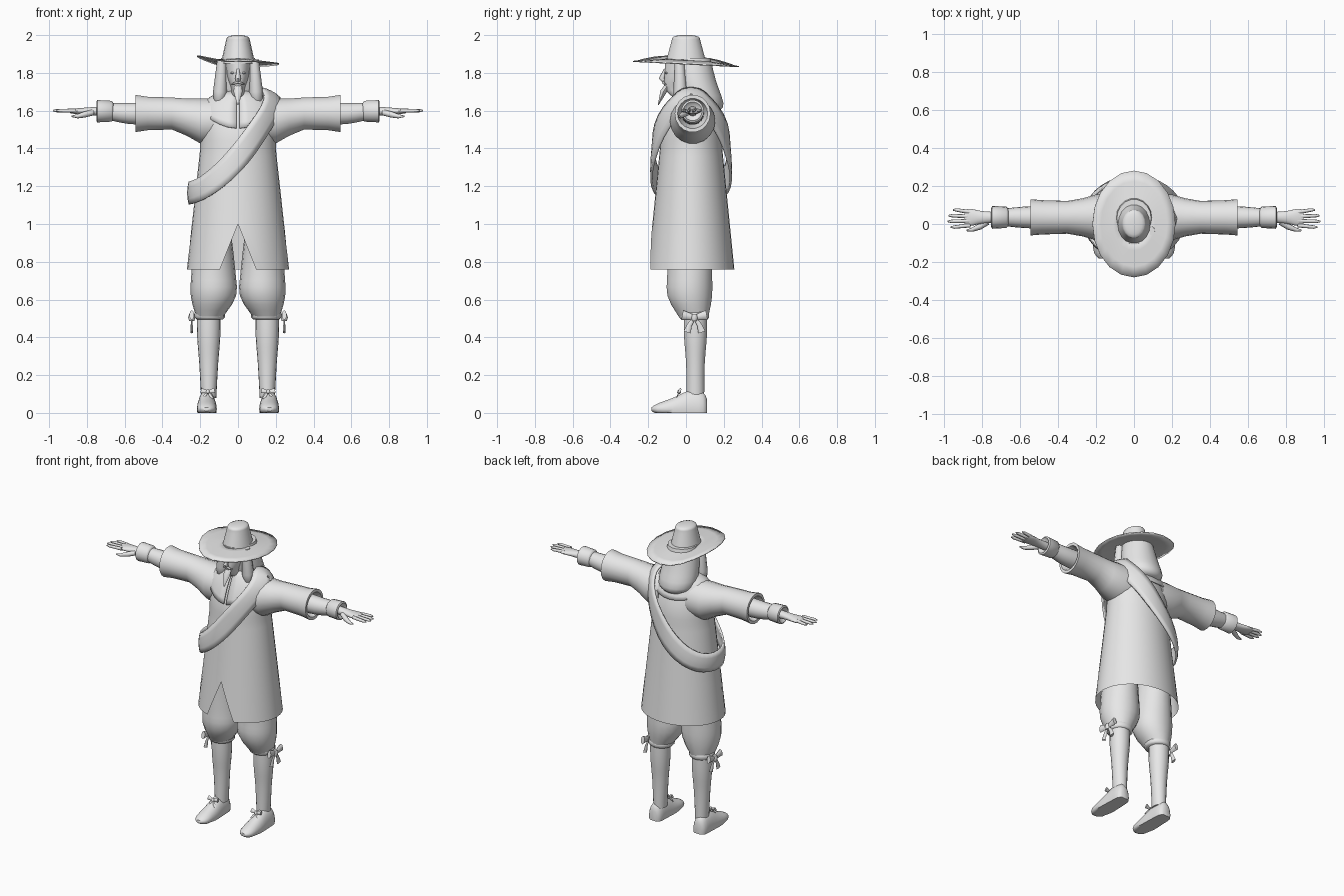
import bpy, bmesh, math
from mathutils import Vector as V

default_cube = bpy.data.objects.get("Cube")
if default_cube:
    bpy.data.objects.remove(default_cube)

shade = 0.8
grey = bpy.data.materials.new("plain_grey")
grey.use_nodes = True
grey.diffuse_color = (shade, shade, shade, 1)
grey.node_tree.nodes["Principled BSDF"].inputs["Base Color"].default_value = grey.diffuse_color
made = []


def skin(name, rings, closed=True, caps=True, loop=False, thickness=None):
    """Bridge a list of point rings into one mesh object."""
    bm = bmesh.new()
    verts = [[bm.verts.new(point) for point in ring] for ring in rings]
    count = len(verts[0])
    pairs = list(zip(verts, verts[1:]))
    if loop:
        pairs.append((verts[-1], verts[0]))
    for lower, upper in pairs:
        for i in range(count if closed else count - 1):
            j = (i + 1) % count
            bm.faces.new((lower[i], lower[j], upper[j], upper[i]))
    if caps:
        bm.faces.new(verts[0])
        bm.faces.new(verts[-1])
    bmesh.ops.remove_doubles(bm, verts=bm.verts, dist=0.0002)
    bmesh.ops.recalc_face_normals(bm, faces=bm.faces)
    mesh = bpy.data.meshes.new(name)
    bm.to_mesh(mesh)
    bm.free()
    mesh.materials.append(grey)
    part = bpy.data.objects.new(name, mesh)
    bpy.context.collection.objects.link(part)
    made.append(part)
    if thickness:
        solid = part.modifiers.new("thickness", "SOLIDIFY")
        solid.thickness = thickness
        solid.offset = 0


def turn(count):
    """Evenly spaced angles around a full circle."""
    return [math.tau * i / count for i in range(count)]


def station(position, first, second=None, shift=0, lift=0):
    """One cross-section: position, its two radii and its offset from the axis."""
    return V((position, first, second or first, shift, lift))


def blend(rows, steps):
    """Smooth curve through every row."""
    padded = [rows[0], *rows, rows[-1]]
    result = []
    for before, start, end, after in zip(padded, padded[1:], padded[2:], padded[3:]):
        for i in range(steps):
            t = i / steps
            bend = (1 - t) * (end - before) - t * (after - start)
            result.append(start.lerp(end, t) + bend * t * (1 - t) / 2
                          + (end - start) * t * (1 - t) * (t - 0.5))
    return result + [rows[-1]]


def loft(name, axis, at, rows, side=1, steps=3):
    """Oval sections along an axis, never dropping below the ground."""
    rings = []
    for position, first, second, shift, lift in blend([station(*row) for row in rows], steps):
        ring = []
        for angle in turn(18):
            a = at[0] + shift + first * math.cos(angle)
            b = at[1] + lift + second * math.sin(angle)
            x, y, z = {"x": (position, a, b), "y": (a, position, b), "z": (a, b, position)}[axis]
            ring.append((x * side, y, max(z, 0)))
        rings.append(ring)
    skin(name, rings)


def tube(name, points, flat=1, ref=(0, 0, 1), side=1):
    """Tapered tube through points given as x, y, z, radius; flat squashes it along ref."""
    path = [V((x * side, y, z)) for x, y, z, radius in points]
    rings = []
    for i, centre in enumerate(path):
        tangent = (path[min(i + 1, len(path) - 1)] - path[max(i - 1, 0)]).normalized()
        across = tangent.cross(V(ref)).normalized()
        up = across.cross(tangent)
        radius = points[i][-1]
        rings.append([centre + radius * (across * math.cos(angle) + up * flat * math.sin(angle))
                      for angle in turn(8)])
    skin(name, rings)


def bow(name, centre, along, up, size, side):
    """Ribbon bow: two loops, two tails and a knot."""
    centre, along, up = V(centre), V(along), V(up)
    out = along.cross(up)

    def ribbon(part, sign, rows, flat):
        points = [(*(centre + size * (along * sign * reach + up * height)), size * radius)
                  for reach, height, radius in rows]
        tube(f"{name}_{part}", points, flat, out, side)

    for sign, end in ((1, "first"), (-1, "second")):
        ribbon(end + "_loop", sign, ((0, 0, 0.2), (0.5, 0.1, 0.3), (1, 0.2, 0.4)), 0.5)
        ribbon(end + "_tail", sign, ((0, 0, 0.1), (0.4, -0.6, 0.2), (0.6, -1.2, 0.3)), 0.4)
    ribbon("knot", 1, ((0, -0.3, 0.2), (0, 0, 0.3), (0, 0.3, 0.2)), 1)


def coat_at(z, angle, grow=0):
    """Point on the coat: the skirt flares downward and the shoulders round over."""
    flare = max(0, 1.4 - z)
    round_off = max(0, z - 1.4) / 0.3
    width = (0.2 + 0.11 * flare) * (1 - 0.7 * round_off ** 6) + grow
    depth = (0.165 + 0.1 * flare) * (1 - 0.65 * round_off ** 2) + grow
    return V((width * math.cos(angle), 0.027 + depth * math.sin(angle), z + grow / 2))


def front_to_front(gap, count):
    """Angles once around the body, leaving a gap at the front."""
    return [-math.pi / 2 + gap + (math.tau - 2 * gap) * i / count for i in range(count + 1)]


# Long coat with a split at the front hem
rings = []
for i in range(25):
    z = 0.76 + 0.04 * i
    split = max(0, 1 - z) * 0.4
    gap = math.asin(split / coat_at(z, 0).x)
    rings.append([coat_at(z, angle) for angle in front_to_front(gap, 32)])
skin("long_coat", rings, closed=False, caps=False)

# Falling collar, deepest in front and open at the throat
rings = []
for i in range(7):
    ring = []
    for angle in front_to_front(0.04, 28):
        facing = math.sin(angle)
        drop = 0.1 + facing ** 2 * (0.1 if facing < 0 else 0.05)
        ring.append(coat_at(1.7 - drop * i / 6, angle, 0.012))
    rings.append(ring)
skin("falling_collar", rings, closed=False, caps=False, thickness=0.006)

# Broad sash: over the left shoulder and round the right hip
angles = turn(40)
high = [(1 + math.cos(angle)) / 2 for angle in angles]
path = [coat_at(1.15 + 0.51 * h ** 1.5, angle, 0.028) + V((0, 0, 0.02 * h))
        for angle, h in zip(angles, high)]
rings = []
for i, centre in enumerate(path):
    tangent = path[(i + 1) % len(path)] - path[i - 1]
    rise = 2 * (2 * high[i] - 1) ** 6 if high[i] > 0.5 else 0
    out = V((math.cos(angles[i]), math.sin(angles[i]), rise)).normalized()
    across = tangent.cross(out).normalized()
    rings.append([centre + across * 0.06 * k + out * 0.008 * (1 - k * k)
                  for k in (-1, -0.5, 0, 0.5, 1)])
skin("shoulder_sash", rings, closed=False, caps=False, loop=True, thickness=0.012)

# Head and facial features
loft("head", "z", (0, 0), ((1.65, 0.05, 0.05, 0, 0.01), (1.71, 0.035, 0.09, 0, -0.02),
                           (1.78, 0.06, 0.105, 0, -0.01), (1.88, 0.07, 0.11)))
tube("nose", ((0, -0.11, 1.82, 0.007), (0, -0.13, 1.77, 0.015), (0, -0.11, 1.75, 0.01)),
     ref=(0, 1, 0))
tube("goatee", ((0, -0.1, 1.73, 0.02), (0, -0.12, 1.7, 0.024), (0, -0.147, 1.63, 0.003)),
     0.7, (0, 1, 0))

# Shoulder-length hair
loft("back_hair", "z", (0, 0), ((1.6, 0.07, 0.06, 0, 0.12), (1.64, 0.12, 0.11, 0, 0.09),
                                (1.76, 0.115, 0.11, 0, 0.05), (1.88, 0.09, 0.1, 0, 0.03)))

# Tall hat with a wide brim cocked on one side
loft("hat_crown", "z", (0, 0), ((1.85, 0.09, 0.11), (1.96, 0.066, 0.08),
                                (1.99, 0.055, 0.07), (2, 0.02, 0.03)))
rings = []
for spread in (0.3, 0.5, 0.8, 1):
    ring = []
    for angle in turn(20):
        x = spread * math.cos(angle)
        y = spread * math.sin(angle) * 0.28
        cock = max(0, -x - 0.4) * 0.07
        ring.append((x * 0.218, y, 1.847 + 0.03 * (1 - spread) - 0.05 * y + cock))
    rings.append(ring)
skin("hat_brim", rings, caps=False, thickness=0.006)

for side, tag in ((1, "left_"), (-1, "right_")):
    # Hanging lock, eye and moustache
    tube(tag + "lock", ((0.085, -0.035, 1.87, 0.025), (0.095, -0.03, 1.7, 0.037),
                        (0.1, -0.03, 1.65, 0.03), (0.1, -0.03, 1.63, 0.01)), 1, (0, 1, 0), side)
    tube(tag + "eye", ((0.02, -0.107, 1.8, 0.002), (0.03, -0.105, 1.8, 0.006),
                       (0.04, -0.1, 1.8, 0.002)), side=side)
    tube(tag + "moustache", ((0, -0.12, 1.75, 0.007), (0.02, -0.118, 1.745, 0.006),
                             (0.035, -0.105, 1.74, 0.002)), side=side)

    # Wide coat sleeve with a hollow end, shirt sleeve and cuff
    arm = (0.035, 1.585)
    loft(tag + "coat_sleeve", "x", arm, ((0.1, 0.12, 0.12, 0, -0.04), (0.2, 0.12, 0.12, 0, -0.04),
                                         (0.27, 0.1, 0.1, 0, -0.02), (0.35, 0.086), (0.48, 0.09),
                                         (0.543, 0.095, 0.1), (0.543, 0.08), (0.48, 0.06)), side, 1)
    loft(tag + "shirt_sleeve", "x", arm, ((0.47, 0.06), (0.58, 0.056), (0.68, 0.046, 0.046, 0, 0.01)), side)
    wrist = (0.035, 1.597)
    loft(tag + "cuff", "x", wrist, ((0.66, 0.045), (0.67, 0.056), (0.745, 0.06),
                                    (0.75, 0.05), (0.73, 0.03)), side, 1)

    # Hand
    loft(tag + "palm", "x", wrist, ((0.73, 0.028, 0.025), (0.8, 0.033, 0.02),
                                    (0.86, 0.045, 0.015), (0.89, 0.038, 0.01)), side)
    for k, finger in enumerate(("index", "middle", "ring", "little")):
        tip = 0.98 - 0.01 * (k - 1.3) ** 2
        y = 0.023 * k - 0.007
        fan = y + 0.007 * (k - 1.3)
        tube(tag + finger + "_finger", ((0.86, y, 1.6, 0.011), (tip - 0.02, fan, 1.6, 0.009),
                                        (tip, fan, 1.6, 0.004)), side=side)
    tube(tag + "thumb", ((0.77, 0.01, 1.59, 0.016), (0.81, -0.014, 1.58, 0.016),
                         (0.85, -0.03, 1.57, 0.011), (0.88, -0.034, 1.57, 0.004)), side=side)

    # Baggy breeches, garter and stocking
    loft(tag + "breeches", "z", (0.13, 0.02), ((0.98, 0.09, 0.12), (0.76, 0.115, 0.12),
                                               (0.62, 0.12), (0.51, 0.072, 0.08, 0.02, 0.02)), side)
    loft(tag + "garter", "z", (0.15, 0.043), ((0.54, 0.07), (0.53, 0.08), (0.505, 0.08), (0.495, 0.07)),
         side, 1)
    loft(tag + "stocking", "z", (0.155, 0.05), ((0.52, 0.063), (0.4, 0.061), (0.26, 0.05), (0.08, 0.04, 0.047)),
         side)
    bow(tag + "garter_bow", (0.245, 0.045, 0.505), (0, 1, 0), (0, 0, 1), 0.065, side)

    # Flat-soled shoe with its bow
    loft(tag + "shoe", "y", (0.165, 0.02), ((-0.182, 0.018, 0.01), (-0.15, 0.045, 0.03), (-0.07, 0.053, 0.06),
                                            (0.02, 0.05, 0.1), (0.09, 0.045, 0.09), (0.112, 0.025, 0.05)), side)
    bow(tag + "shoe_bow", (0.16, -0.036, 0.112), (1, 0, 0), (0, 0.4, 0.9), 0.036, side)

# Soft shading with crisp edges
bpy.ops.object.select_all(action="DESELECT")
for part in made:
    part.select_set(True)
bpy.context.view_layer.objects.active = made[0]
bpy.ops.object.shade_smooth_by_angle(angle=math.radians(50))
